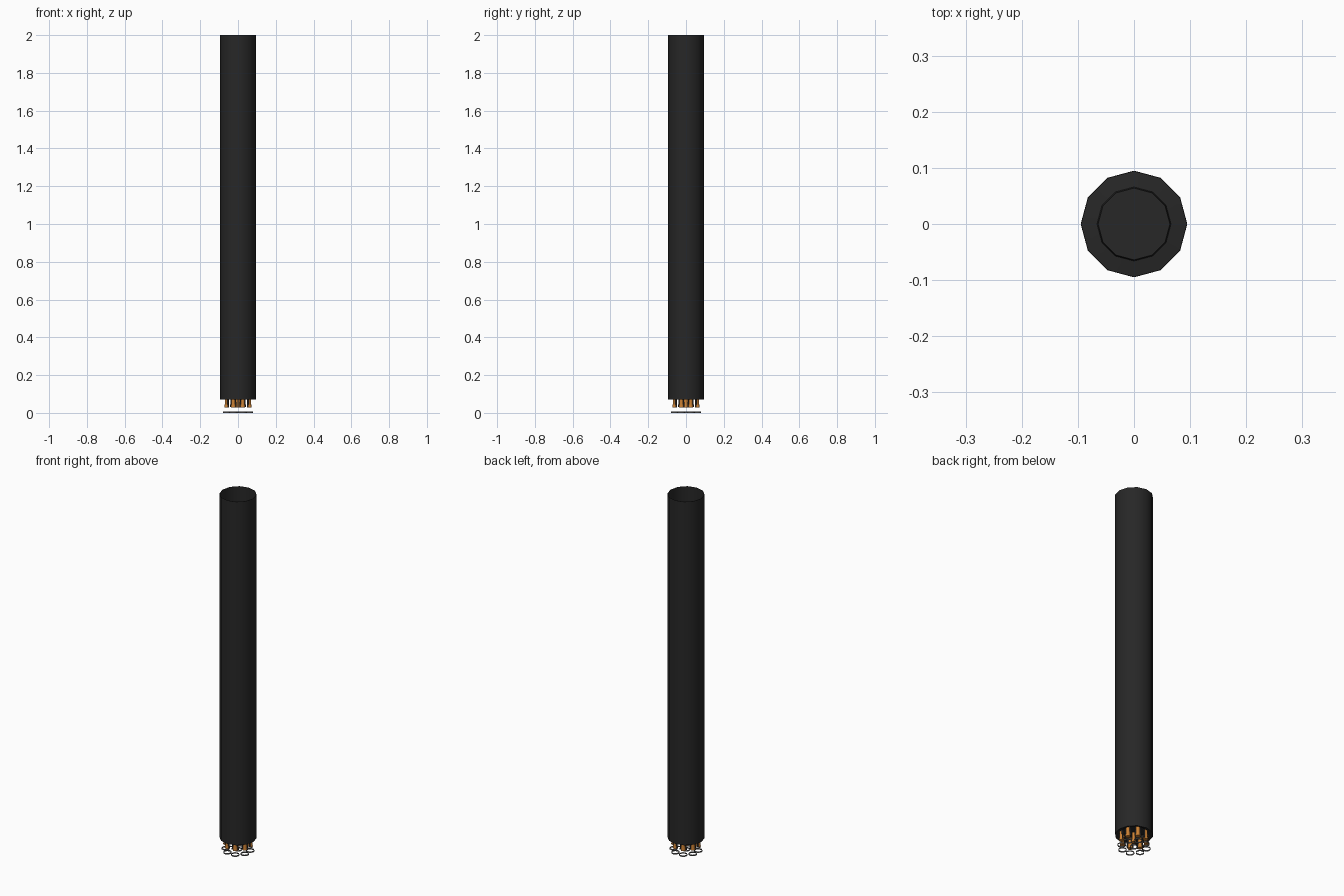
import bpy, bmesh, math
from mathutils import Vector

if "Cube" in bpy.data.objects:
    bpy.data.objects.remove(bpy.data.objects["Cube"])


def mat(name, c):
    m = bpy.data.materials.new(name)
    m.diffuse_color = (*c, 1)
    m.use_nodes = True
    m.node_tree.nodes["Principled BSDF"].inputs["Base Color"].default_value = m.diffuse_color
    return m


BLACK = mat("carbon black", (0.02, 0.02, 0.02))
DARK = mat("dark metal", (0.035, 0.035, 0.037))
GREY = mat("ring grey", (0.1, 0.1, 0.1))
COPPER = mat("copper orange", (0.6, 0.22, 0.035))


def lathe(name, profile, sides, material, loc=(0, 0, 0), closed=False):
    """Spin an (r, z) profile around a vertical axis."""
    bm = bmesh.new()
    rings = []
    for r, z in profile:
        if r == 0:
            rings.append([bm.verts.new((0, 0, z))] * sides)
        else:
            rings.append([bm.verts.new((r * math.cos(2 * math.pi * k / sides),
                                        r * math.sin(2 * math.pi * k / sides), z))
                          for k in range(sides)])
    if closed:
        rings.append(rings[0])
    for a, b in zip(rings, rings[1:]):
        for k in range(sides):
            n = (k + 1) % sides
            bm.faces.new(list(dict.fromkeys([a[k], a[n], b[n], b[k]])))
    bmesh.ops.recalc_face_normals(bm, faces=bm.faces)
    me = bpy.data.meshes.new(name)
    bm.to_mesh(me)
    bm.free()
    me.materials.append(material)
    ob = bpy.data.objects.new(name, me)
    ob.location = loc
    bpy.context.collection.objects.link(ob)
    bpy.context.view_layer.objects.active = ob
    ob.select_set(True)
    bpy.ops.object.shade_smooth_by_angle(angle=math.radians(35))
    ob.select_set(False)
    return ob


# Open twelve-sided tube: thin wall, closed at the bottom by a stepped plate
lathe("booster_body", [(0, 0.104), (0.064, 0.104), (0.066, 0.09), (0.0935, 0.086),
                       (0.0935, 2.0), (0.095, 2.0), (0.095, 0.07), (0.092, 0.07),
                       (0.066, 0.082), (0.064, 0.098), (0, 0.098)], 12, BLACK)


def engine(i, x, y, ang):
    # copper chamber
    lathe(f"engine_chamber_{i}",
          [(0, 0.083), (0.0105, 0.083), (0.0105, 0.05), (0.013, 0.028), (0, 0.028)],
          12, COPPER, (x, y, 0))
    # slanted dark feed pipes, one on each side
    for s in (-1, 1):
        side = Vector((math.cos(ang + s * 1.57), math.sin(ang + s * 1.57), 0))
        pipe = lathe(f"engine_pipe_{i}_{'a' if s < 0 else 'b'}",
                     [(0, 0.024), (0.0035, 0.024), (0.0035, -0.024), (0, -0.024)],
                     8, DARK)
        top = Vector((x, y, 0.08)) + side * 0.011
        foot = Vector((x, y, 0.032)) + side * 0.0155
        pipe.location = (top + foot) / 2
        pipe.rotation_euler = (top - foot).to_track_quat('Z', 'Y').to_euler()
    # separate hollow exit ring, hanging below a clear gap
    lathe(f"engine_exit_ring_{i}",
          [(0.0190, 0.007), (0.0205, 0.007), (0.0212, 0.0), (0.0197, 0.0)],
          14, GREY, (x, y, 0), closed=True)


# Eight engines in a circle and one in the middle
R = 0.064
for i in range(8):
    a = math.radians(22.5 + 45 * i)
    engine(i + 1, R * math.cos(a), R * math.sin(a), a)
engine(9, 0, 0, 0)
